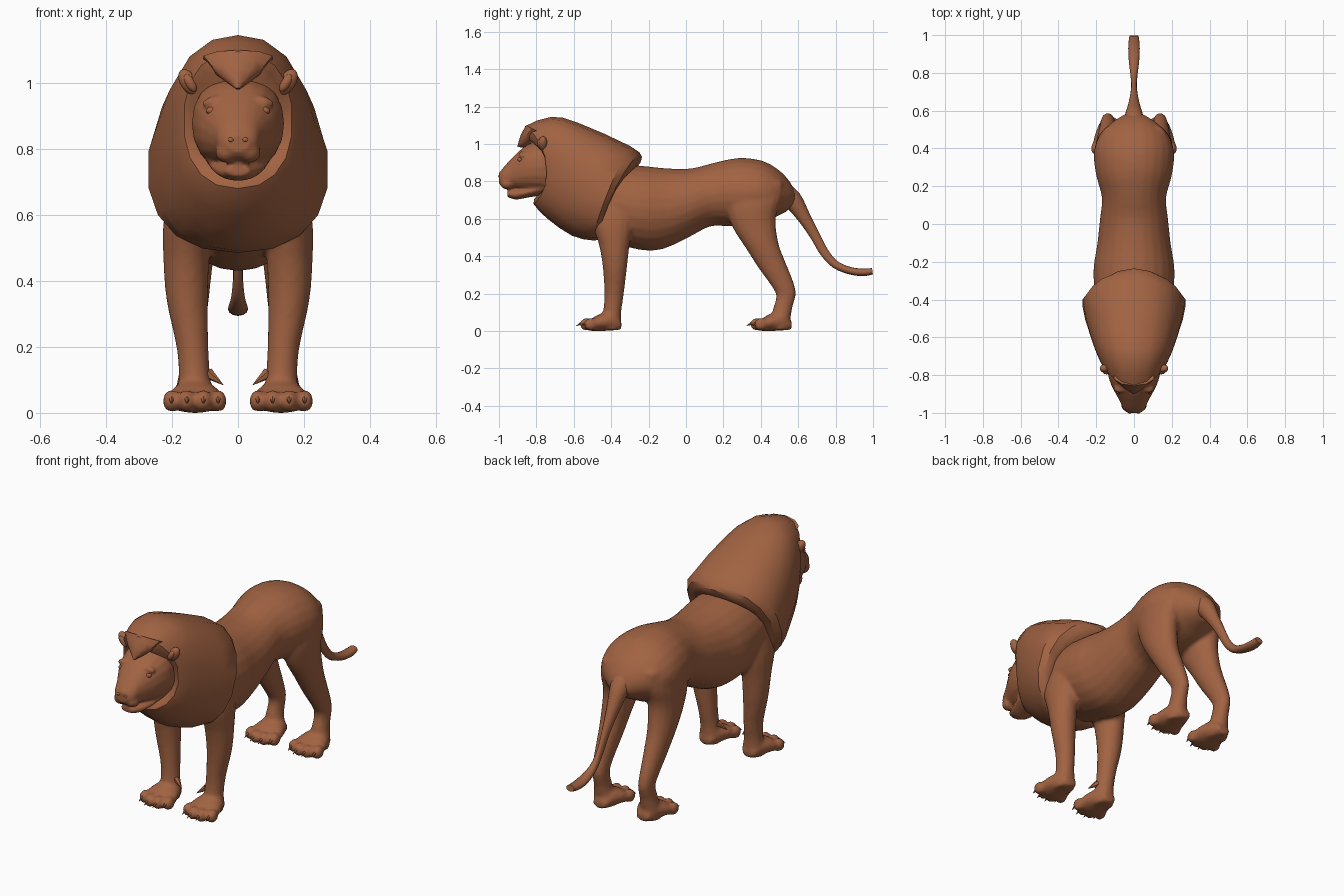
import bpy, bmesh
from math import sin, cos, pi, hypot
from mathutils import Matrix, Vector

fur = bpy.data.materials.new("fur")
fur.diffuse_color = (0.36, 0.125, 0.055, 1)


def smooth_rows(rows, steps):
    """Catmull-Rom interpolation through rows of numbers."""
    out = []
    for i in range(len(rows) - 1):
        a, b, c, d = (rows[max(0, min(len(rows) - 1, i + k))] for k in (-1, 0, 1, 2))
        for s in range(steps):
            t = s / steps
            out.append([0.5 * (2*q + (r - p)*t + (2*p - 5*q + 4*r - w)*t*t
                               + (3*q - p - 3*r + w)*t**3)
                        for p, q, r, w in zip(a, b, c, d)])
    return out + [list(rows[-1])]


def loft(bm, rows, n=16, steps=3, power=2.0, side=1, dy=0):
    """Skin of oval rings: (y1, z1, y2, z2, half width, x centre, y bow of the sides)."""
    rows = [tuple(r) + (0,) * (7 - len(r)) for r in rows]
    rings = []
    for y1, z1, y2, z2, w, x, bow in smooth_rows(rows, steps):
        ring = []
        for k in range(n):
            c, s = cos(2*pi*k/n), sin(2*pi*k/n)
            c = (1 if c > 0 else -1) * abs(c) ** (2/power)
            s = (1 if s > 0 else -1) * abs(s) ** (2/power)
            ring.append(bm.verts.new((side * (x + w*s),
                                      (y1+y2)/2 + (y1-y2)/2*c + bow*s*s + dy,
                                      (z1+z2)/2 + (z1-z2)/2*c)))
        rings.append(ring)
    for a, b in zip(rings, rings[1:]):
        for k in range(n):
            bm.faces.new((a[k], a[(k+1) % n], b[(k+1) % n], b[k]))
    bm.faces.new(rings[0])
    bm.faces.new(rings[-1])


def ball(bm, loc, size, rot=0):
    m = Matrix.Translation(loc) @ Matrix.Rotation(rot, 4, 'Y') @ Matrix.Diagonal((*size, 1))
    bmesh.ops.create_uvsphere(bm, u_segments=14, v_segments=10, radius=1, matrix=m)


def spike(bm, base, tip, r):
    d = Vector(tip) - Vector(base)
    m = (Matrix.Translation((Vector(base) + Vector(tip)) / 2)
         @ d.to_track_quat('Z', 'Y').to_matrix().to_4x4())
    bmesh.ops.create_cone(bm, segments=6, radius1=r, radius2=0.001, depth=d.length,
                          cap_ends=True, matrix=m)


def finish(name, bm, angle=0.9):
    bmesh.ops.recalc_face_normals(bm, faces=bm.faces[:])
    me = bpy.data.meshes.new(name)
    bm.to_mesh(me)
    bm.free()
    ob = bpy.data.objects.new(name, me)
    bpy.context.collection.objects.link(ob)
    me.materials.append(fur)
    bpy.ops.object.select_all(action='DESELECT')
    ob.select_set(True)
    bpy.context.view_layer.objects.active = ob
    bpy.ops.object.shade_smooth_by_angle(angle=angle)
    return ob


def blend(ob, voxel, rounds):
    """Fuse overlapping volumes into one soft skin."""
    r = ob.modifiers.new("fuse", 'REMESH')
    r.mode, r.voxel_size, r.use_smooth_shade = 'VOXEL', voxel, True
    s = ob.modifiers.new("soften", 'SMOOTH')
    s.factor, s.iterations = 0.5, rounds


# Torso
bm = bmesh.new()
loft(bm, [(-.66, .80, -.66, .66, .08), (-.60, .88, -.60, .54, .16), (-.45, .90, -.45, .49, .20),
          (-.25, .885, -.25, .435, .215), (-.10, .87, -.12, .44, .195), (.03, .87, .03, .51, .18),
          (.15, .90, .13, .56, .17), (.28, .925, .23, .56, .20), (.41, .91, .33, .56, .213),
          (.51, .85, .42, .58, .185), (.57, .775, .48, .61, .12), (.595, .71, .54, .64, .05)], n=24)

# Legs and paws
front_leg = [(-.49, .74, -.27, .74, .06, .13), (-.51, .60, -.28, .58, .070, .155),
             (-.468, .47, -.30, .47, .070, .157), (-.445, .34, -.315, .34, .063, .154),
             (-.437, .20, -.332, .20, .049, .138), (-.442, .11, -.345, .11, .048, .132),
             (-.45, .05, -.347, .05, .055, .13), (-.45, .005, -.355, .005, .05, .13)]
hind_leg = [(.24, .80, .52, .80, .05, .13), (.21, .68, .51, .70, .075, .135),
            (.245, .56, .48, .60, .075, .135), (.315, .45, .495, .47, .065, .14),
            (.385, .34, .532, .37, .053, .14), (.45, .25, .572, .27, .043, .14),
            (.482, .19, .588, .20, .038, .138), (.465, .12, .57, .13, .041, .138),
            (.452, .06, .558, .06, .053, .138), (.45, .005, .55, .005, .05, .138)]
paw = [(-.345, .05, -.345, .01, .035, .13), (-.39, .10, -.39, .003, .06, .13),
       (-.45, .095, -.45, 0, .082, .13), (-.50, .07, -.50, 0, .09, .13),
       (-.525, .045, -.525, .005, .075, .13)]
toes = [(.060, -.510), (.105, -.532), (.155, -.532), (.202, -.510)]
for side in (1, -1):
    loft(bm, front_leg, side=side)
    loft(bm, hind_leg, side=side)
    for dy in (0, .91):
        loft(bm, paw, side=side, dy=dy)
        for x, y in toes:
            ball(bm, (side * x, y + dy, .036), (.027, .036, .034))
blend(finish("body_and_legs", bm), .011, 4)

# Claws, with a dewclaw inside each front leg
bm = bmesh.new()
for side in (1, -1):
    for dy in (0, .91):
        for x, y in toes:
            spike(bm, (side * x, y - .02 + dy, .045), (side * x, y - .055 + dy, .028), .010)
    spike(bm, (side * .09, -.40, .12), (side * .045, -.42, .085), .018)
finish("claws", bm)

# Tail, rings kept square to the path: (y, z, thickness, half width)
bm = bmesh.new()
path = [(.50, .75, .06, .065), (.57, .70, .052, .05), (.63, .61, .036, .032), (.69, .51, .027, .019),
        (.74, .42, .024, .015), (.80, .355, .021, .020), (.88, .322, .020, .029),
        (.95, .314, .020, .030), (.997, .320, .017, .024)]
rows = []
for i, (y, z, t, w) in enumerate(path):
    a, b = path[max(i-1, 0)], path[min(i+1, len(path)-1)]
    ty, tz = b[0] - a[0], b[1] - a[1]
    k = t / hypot(ty, tz)
    rows.append((y - tz*k, z + ty*k, y + tz*k, z - ty*k, w))
loft(bm, rows, n=12)
finish("tail", bm)

# Mane
bm = bmesh.new()
loft(bm, [(-.26, .88, -.44, .53, .19, 0, -.06), (-.235, .93, -.44, .495, .215, 0, -.06),
          (-.30, .99, -.50, .485, .275, 0, -.02), (-.58, 1.115, -.61, .51, .235, 0, .01),
          (-.72, 1.145, -.74, .60, .197, 0, .04), (-.86, 1.095, -.815, .68, .165, 0, .09),
          (-.865, 1.04, -.80, .72, .125, 0, .10)], n=18, steps=2, power=2.3)
finish("mane", bm, .7)

# Forelock pointing down onto the brow
bm = bmesh.new()
loft(bm, [(-.855, 1.10, -.76, 1.05, .11), (-.885, 1.045, -.82, 1.01, .065),
          (-.902, .985, -.87, .98, .006)], n=10, steps=2)
finish("forelock", bm)

# Head with muzzle, lips, jaw, nose and brow
bm = bmesh.new()
loft(bm, [(-.70, 1.02, -.70, .72, .13), (-.78, 1.02, -.78, .735, .140),
          (-.85, .995, -.85, .745, .122), (-.90, .955, -.90, .755, .096),
          (-.94, .915, -.94, .763, .074), (-.98, .87, -.98, .77, .058),
          (-1.0, .84, -1.0, .79, .035)], n=20, power=2.2)
loft(bm, [(-.74, .82, -.74, .73, .10), (-.84, .775, -.84, .715, .083),
          (-.91, .760, -.91, .703, .060), (-.955, .750, -.955, .718, .036)])
ball(bm, (0, -.982, .835), (.036, .02, .024))
for side in (1, -1):
    ball(bm, (side * .033, -.955, .79), (.036, .04, .032))
    ball(bm, (side * .078, -.872, .945), (.032, .022, .014), side * .35)
blend(finish("head", bm), .008, 2)

# Eyes and nostrils
bm = bmesh.new()
for side in (1, -1):
    ball(bm, (side * .080, -.886, .917), (.018, .014, .012), side * .2)
    ball(bm, (side * .022, -.998, .828), (.009, .006, .007))
finish("eyes_and_nostrils", bm)

# Ears
bm = bmesh.new()
for side in (1, -1):
    ball(bm, (side * .150, -.765, 1.003), (.026, .024, .043), side * .55)
    ball(bm, (side * .145, -.782, 1.000), (.015, .014, .030), side * .55)
finish("ears", bm)
